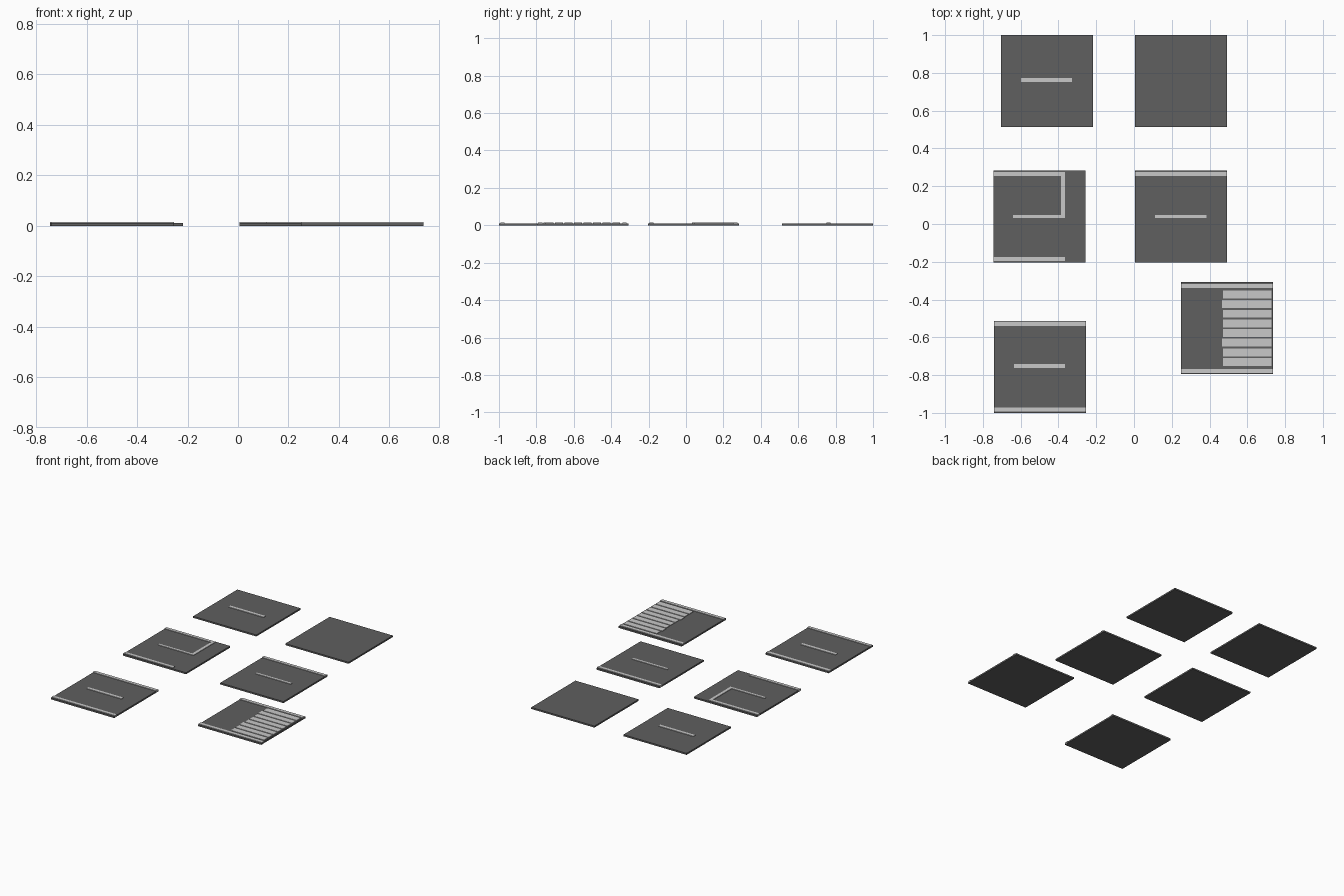
import bpy

if "Cube" in bpy.data.objects:
    bpy.data.objects.remove(bpy.data.objects["Cube"])

def material(name, v):
    m = bpy.data.materials.new(name)
    m.diffuse_color = (v, v, v, 1)
    m.use_nodes = True
    m.node_tree.nodes["Principled BSDF"].inputs["Base Color"].default_value = m.diffuse_color
    return m

ASPHALT = material("dark asphalt", 0.115)
PAINT = material("pale road paint", 0.58)
SIZE, BASE_TOP, PAINT_TOP = 0.487, 0.011, 0.015

def box(name, x0, x1, y0, y1, z0, z1, mat):
    bpy.ops.mesh.primitive_cube_add(size=1, location=((x0 + x1) / 2, (y0 + y1) / 2, (z0 + z1) / 2))
    o = bpy.context.object
    o.name = name
    o.scale = (x1 - x0, y1 - y0, z1 - z0)
    bpy.ops.object.transform_apply(location=False, rotation=False, scale=True)
    o.data.materials.append(mat)
    return o

def tile(name, x, y, marks):
    """Road slab with lower left corner x, y; marks are local x0, x1, y0, y1."""
    box(name + "_slab", x, x + SIZE, y, y + SIZE, 0, BASE_TOP, ASPHALT)
    for i, (a, b, c, d) in enumerate(marks):
        box(f"{name}_marking_{i + 1}", x + a, x + b, y + c, y + d, 0.0005, PAINT_TOP, PAINT)

# Painted lines in slab coordinates
dash = (0.107, 0.377, 0.238, 0.259)
thin_dash = (0.105, 0.378, 0.236, 0.252)
top_edge = (0, SIZE, 0.458, 0.479)
bottom_edge = (0, SIZE, 0.007, 0.029)

# Plain and straight road pieces
tile("open_road", -0.705, 0.513, [dash])
tile("blank_road", 0.006, 0.513, [])
tile("one_edge_road", 0.006, -0.204, [top_edge, thin_dash])
tile("two_edge_road", -0.741, -1.0, [(0, SIZE, 0.46, 0.483), (0, SIZE, 0.007, 0.029), dash])

# Junction: short edge lines and a stop line
tile("junction_road", -0.745, -0.204, [
    (0, 0.38, 0.458, 0.479), (0, 0.38, 0.008, 0.029),
    (0.359, 0.38, 0.236, 0.458), (0.105, 0.359, 0.236, 0.252)])

# Crosswalk: eight bars between the edge lines
bars = [(0.217 if i in (1, 5) else 0.223, 0.478,
         0.401 - 0.0511 * i, 0.443 - 0.0511 * i) for i in range(8)]
tile("crosswalk_road", 0.249, -0.795, [(0, SIZE, 0.456, 0.478), (0, SIZE, 0.005, 0.028)] + bars)
